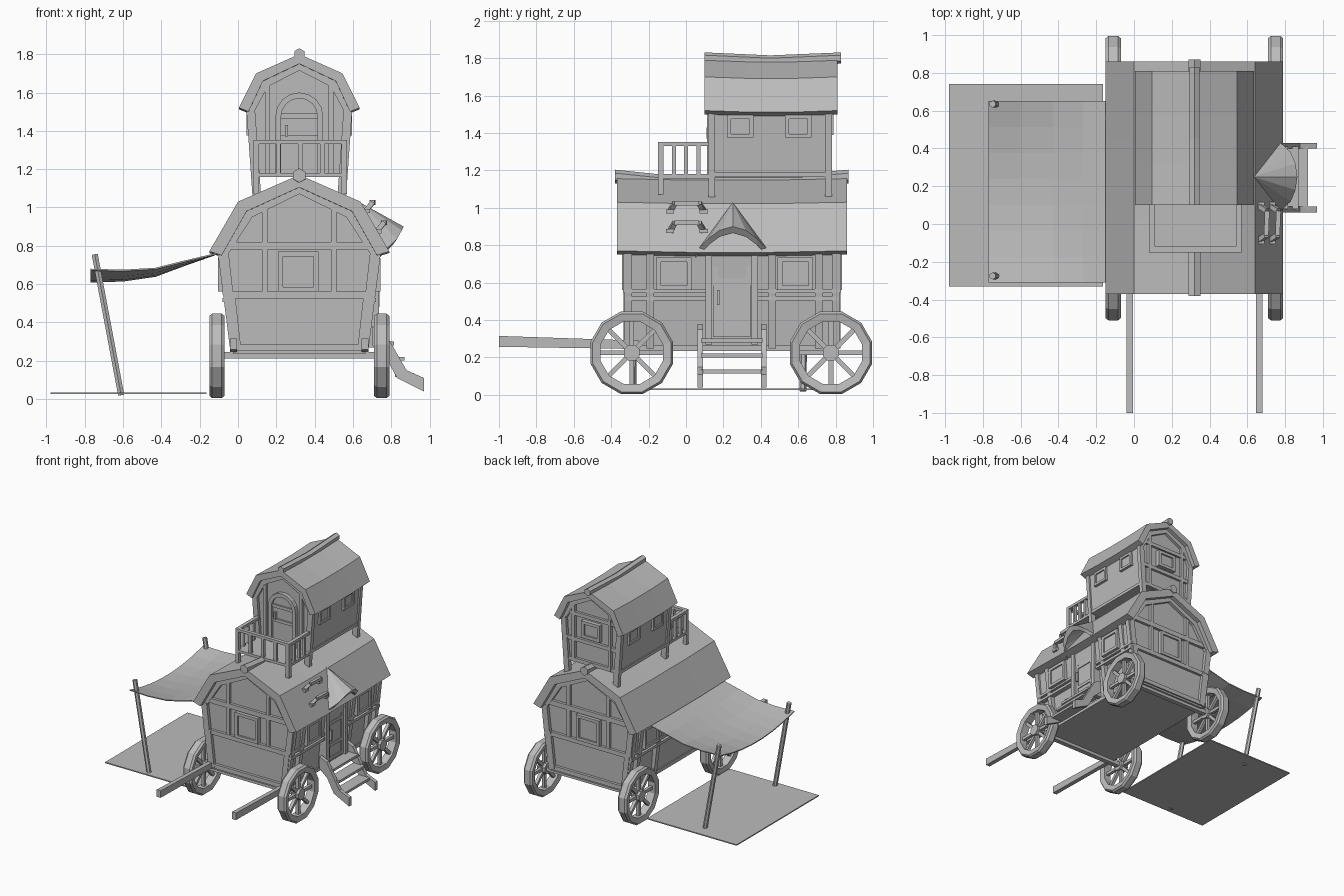
import bpy, bmesh
from math import sin, cos, pi, radians
from mathutils import Vector

if "Cube" in bpy.data.objects:
    bpy.data.objects.remove(bpy.data.objects["Cube"])

grey = bpy.data.materials.new("plain_grey")
grey.use_nodes = True
grey.diffuse_color = (0.5, 0.5, 0.5, 1)
grey.node_tree.nodes["Principled BSDF"].inputs["Base Color"].default_value = (0.5, 0.5, 0.5, 1)

CX = 0.32            # centre line of the wagon
SIDES = (-1, 1)


def part(name, pieces):
    """One object from lofted pieces; a piece is (rings, closed)."""
    bm = bmesh.new()
    for rings, closed in pieces:
        loops = [[bm.verts.new(p) for p in ring] for ring in rings]
        pairs = list(zip(loops, loops[1:]))
        if closed:
            pairs.append((loops[-1], loops[0]))
        else:
            bm.faces.new(loops[0])
            bm.faces.new(loops[-1])
        for a, b in pairs:
            for i in range(len(a)):
                j = (i + 1) % len(a)
                bm.faces.new((a[i], a[j], b[j], b[i]))
    bmesh.ops.recalc_face_normals(bm, faces=bm.faces)
    mesh = bpy.data.meshes.new(name)
    bm.to_mesh(mesh)
    bm.free()
    mesh.materials.append(grey)
    ob = bpy.data.objects.new(name, mesh)
    bpy.context.collection.objects.link(ob)
    return ob


def box(x0, x1, y0, y1, z0, z1):
    return [[(x0, y0, z), (x1, y0, z), (x1, y1, z), (x0, y1, z)] for z in (z0, z1)], False


def beam(p, q, w, d=None, n=4):
    """Straight bar from p to q with n sides."""
    p, q = Vector(p), Vector(q)
    axis = (q - p).normalized()
    u = axis.cross(Vector((0, 1, 0)) if abs(axis.y) < 0.7 else Vector((0, 0, 1))).normalized()
    v = axis.cross(u)
    r = 0.5 / cos(pi / n)
    turn = [(i + 0.5) * 2 * pi / n for i in range(n)]
    return [[c + u * cos(a) * r * w + v * sin(a) * r * (d or w) for a in turn] for c in (p, q)], False


def along_y(profile, stations):
    """Profile in x and z swept through (y, lift) stations."""
    return [[(x, y, z + dz) for x, z in profile] for y, dz in stations], False


def mirrored(half):
    """Full outline from a right half given as offsets from the centre line."""
    return [(CX + d, z) for d, z in half] + [(CX - d, z) for d, z in reversed(half) if d > 0]


def gambrel(outer, inner):
    """Bent roof band, each line running eave to ridge."""
    return ([(CX + d, z) for d, z in outer] + [(CX - d, z) for d, z in reversed(outer[:-1])]
            + [(CX - d, z) for d, z in inner] + [(CX + d, z) for d, z in reversed(inner[:-1])])


def framed(axis, p0, p1, a0, a1, z0, z1, t=0.025):
    """Square frame with a recessed pane; p is depth, a is width."""
    def b(a, c, e, f, lo=p0, hi=p1):
        return box(lo, hi, a, c, e, f) if axis == "x" else box(a, c, lo, hi, e, f)
    m, h = (p0 + p1) / 2, (p1 - p0) / 5
    return [b(a0, a0 + t, z0, z1), b(a1 - t, a1, z0, z1), b(a0 + t, a1 - t, z0, z0 + t),
            b(a0 + t, a1 - t, z1 - t, z1), b(a0 + t, a1 - t, z0 + t, z1 - t, m - h, m + h)]


# Main cabin walls and floor
part("cabin_walls", [along_y(mirrored([(.335, .25), (.36, .55), (.39, .56), (.405, .75),
                                       (.29, .99), (0, 1.12)]), [(-.31, 0), (.8, 0)])])
part("cabin_floor", [box(CX - .345, CX + .345, -.32, .81, .235, .265)])

# Main roof
eave = [(.47, .77), (.32, 1.03), (0, 1.17)]
under = [(.405, .75), (.275, .98), (0, 1.105)]
trim = [(.375, .75), (.245, .95), (0, 1.07)]
part("main_roof", [along_y(gambrel(eave, under), [(-.37, 0), (.02, -.008), (.45, -.008), (.86, 0)])])


def ridge(name, r, z, stations):
    hexagon = [(CX + r * sin(i * pi / 3), z + r * cos(i * pi / 3)) for i in range(6)]
    part(name, [along_y(hexagon, stations)])


ridge("main_ridge", .037, 1.163, [(-.38, .004), (-.15, -.02), (.6, -.02), (.87, .004)])

# Timber framing on the cabin ends
for name, y0, y1 in (("front", -.335, -.305), ("back", .795, .825)):
    ym = (y0 + y1) / 2
    bars = [along_y(gambrel(under, trim), [(y0, 0), (y1, 0)])]
    for s in SIDES:
        bars += [beam((CX + s * .325, ym, .25), (CX + s * .36, ym, .56), .045, .03),
                 beam((CX + s * .37, ym, .55), (CX + s * .395, ym, .77), .05, .035),
                 beam((CX + s * .18, ym, .56), (CX + s * .18, ym, 1.0), .03, .02)]
    bars += [box(CX - .36, CX + .36, y0 + .003, y1 - .003, z, z + h)
             for z, h in ((.25, .035), (.525, .035), (.78, .04))]
    part(name + "_timbers", bars)
    part(name + "_window", framed("y", y0 - .008, y1 + .008, .21, .42, .56, .77))

# Side rails, corner posts and windows
for side, s in (("right", -1), ("left", 1)):
    x0, x1 = sorted((CX + s * .385, CX + s * .425))
    spans = [(-.33, .11), (.38, .82)] if s > 0 else [(-.33, .82)]
    part(side + "_rails", [box(CX + s * .36, CX + s * .40, a, b, z, z + .022)
                           for a, b in spans for z in (.505, .545)])
    part(side + "_posts", [beam((CX + s * .34, y, .25), (CX + s * .405, y, .76), .04, .04)
                           for y in (-.31, -.19, .46, .71, .8)])
    for i, y in enumerate((-.16, .49)):
        part(f"{side}_window_{i + 1}", framed("x", x0, x1, y, y + .19, .56, .735))

# Side door with jambs and handle
xd = CX + .40
part("door_frame", [box(xd - .06, xd + .015, a, b, .27, .75) for a, b in ((.105, .14), (.35, .385))])
part("door", [box(xd - .06, xd - .012, .14, .35, .28, .75)]
     + framed("x", xd - .025, xd, .145, .345, .31, .72)
     + [box(xd - .02, xd, .15, .34, z, z + .025) for z in (.42, .6)]
     + [box(xd, xd + .018, .165, .18, .48, .56)])

# Pointed canopy over the side door
half = [(.2, .755, .765), (.13, .83, .835), (.07, .855, .88)]
arch = ([(x, .25 - d, z) for d, x, z in half] + [(.865, .25, .9)]
        + [(x, .25 + d, z) for d, x, z in reversed(half)])
top, low = Vector((.63, .25, 1.03)), Vector((.64, .25, .96))
drop = Vector((-.025, 0, -.035))
part("door_canopy", [([[top, Vector(a), Vector(a) + drop, low] for a in arch], False)])

# Grab handles on the roof slope
for i, (x, z) in enumerate(((.665, .98), (.725, .875))):
    path = [(x, -.085, z), (x + .035, -.06, z + .045), (x + .04, .07, z + .045), (x, .095, z)]
    part(f"roof_handle_{i + 1}", [beam(p, q, .025) for p, q in zip(path, path[1:])]
         + [box(x - .02, x + .025, y - .022, y + .022, z - .01, z + .012) for y in (-.085, .095)])

# Door steps
stringer = [(.70, .38), (.765, .35), (.88, .15), (.97, .11), (.97, .04), (.83, .11), (.77, .22), (.70, .28)]
part("step_sides", [along_y(stringer, [(y, 0), (y + .03, 0)]) for y in (.062, .4)])
part("step_treads", [box(x, x + .1, .08, .41, z, z + .02) for x, z in ((.82, .115), (.77, .2), (.715, .28))])

# Wheels and axles
R, r, WZ = .228, .172, .225
for end, y in (("front", -.29), ("back", .775)):
    part(end + "_axle", [box(CX - .40, CX + .40, y - .02, y + .02, .21, .245)])
    for side, s in (("right", -1), ("left", 1)):
        x = CX + s * .43
        rim = []
        for i in range(12):
            a = radians(15 + 30 * i)
            rim.append([(x + w, y + q * cos(a), WZ + q * sin(a))
                        for w, q in ((-.04, R - .012), (-.025, R), (.025, R), (.04, R - .012),
                                     (.032, r), (-.032, r))])
        spokes = [beam((x, y, WZ), (x, y + .18 * cos(k * pi / 4), WZ + .18 * sin(k * pi / 4)), .025)
                  for k in range(8)]
        hub = beam((x - .035, y, WZ), (x + .035, y, WZ), .085, n=8)
        part(f"{end}_{side}_wheel", [(rim, True), hub] + spokes)

# Draw shafts
for side, s in (("right", -1), ("left", 1)):
    x = CX + s * .343
    shaft = [[(x + a, y, z) for a, z in ((-.018, z0), (.018, z0), (.018, z1), (-.018, z1))]
             for y, z0, z1 in ((-1, .257, .315), (-.25, .245, .29))]
    part(side + "_shaft", [(shaft, False)])

# Ground mat, sagging awning and its poles
part("ground_mat", [box(-.98, -.165, -.33, .74, .026, .035)])
sheet = []
for x, z, sag in ((-.1, .765, 0), (-.27, .725, .02), (-.43, .685, .04), (-.6, .675, .055), (-.77, .68, .065)):
    line = []
    for k in range(8):
        t = k / 7
        line.append((x, -.31 + .96 * t, z - sag * 4 * t * (1 - t)))
    sheet.append(line + [(a, b, c - .008) for a, b, c in reversed(line)])
part("awning", [(sheet, False)])
for side, y in (("front", -.275), ("back", .635)):
    part(side + "_awning_pole", [beam((-.61, y - .01, .02), (-.748, y, .755), .032, n=6)])

# Upper cabin
part("upper_walls", [along_y(mirrored([(.24, 1.165), (.262, 1.5), (.2, 1.67), (0, 1.76)]),
                             [(.145, 0), (.755, 0)])])
up_eave = [(.315, 1.52), (.225, 1.70), (0, 1.80)]
up_under = [(.265, 1.5), (.19, 1.66), (0, 1.75)]
up_trim = [(.235, 1.5), (.165, 1.63), (0, 1.715)]
part("upper_roof", [along_y(gambrel(up_eave, up_under), [(.1, 0), (.33, -.008), (.58, -.008), (.81, 0)])])
ridge("upper_ridge", .03, 1.797, [(.1, .004), (.45, -.012), (.83, .004)])
part("upper_posts", [beam((CX + s * .222, y, 1.06), (CX + s * .255, y, 1.53), .045, .035)
                     for s in SIDES for y in (.138, .762)])
for name, y0, y1 in (("front", .122, .15), ("back", .75, .778)):
    bars = [along_y(gambrel(up_under, up_trim), [(y0, 0), (y1, 0)])]
    bars += [box(CX + s * .165 - .013, CX + s * .165 + .013, y0 + .003, y1, 1.17, 1.64) for s in SIDES]
    if name == "back":
        bars += [box(CX - .24, CX + .24, y0, y1 - .003, z, z + .03) for z in (1.17, 1.34, 1.55)]
    part(f"upper_{name}_timbers", bars)
part("upper_back_window", framed("y", .745, .788, .235, .405, 1.39, 1.53))
for side, s in (("right", -1), ("left", 1)):
    x0, x1 = sorted((CX + s * .24, CX + s * .275))
    for i, y in enumerate((.22, .53)):
        part(f"upper_{side}_window_{i + 1}", framed("x", x0, x1, y, y + .14, 1.375, 1.495, .02))
    part(f"upper_{side}_sill", [box(CX + s * .22, CX + s * .25, .15, .75, 1.165, 1.19)])


# Arched upper door
def arch_line(w):
    return ([(CX + w, 1.18)] + [(CX + w * cos(k * pi / 8), 1.475 + w * sin(k * pi / 8)) for k in range(9)]
            + [(CX - w, 1.18)])


part("upper_door_frame", [along_y(arch_line(.125) + arch_line(.095)[::-1], [(.112, 0), (.15, 0)])])
part("upper_door", [along_y(arch_line(.095), [(.135, 0), (.15, 0)])]
     + [box(CX - .095, CX + .095, .122, .14, z, z + .025) for z in (1.35, 1.465)]
     + [box(CX - .075, CX - .06, .11, .14, 1.37, 1.43)])

# Balcony
part("balcony_floor", [box(.08, .57, -.15, .15, 1.158, 1.18)])
rails = [box(.08, .57, -.15, -.12, 1.33, 1.352)]
for x in (.08, .54):
    rails += [box(x, x + .03, -.12, .13, 1.33, 1.352), box(x, x + .03, -.15, -.12, 1.07, 1.33)]
    rails += [box(x + .004, x + .026, y, y + .022, 1.18, 1.33) for y in (-.075, -.01, .055)]
rails += [box(x - .012, x + .012, -.147, -.123, 1.18, 1.33) for x in (.21, .325, .44)]
part("balcony_railing", rails)
